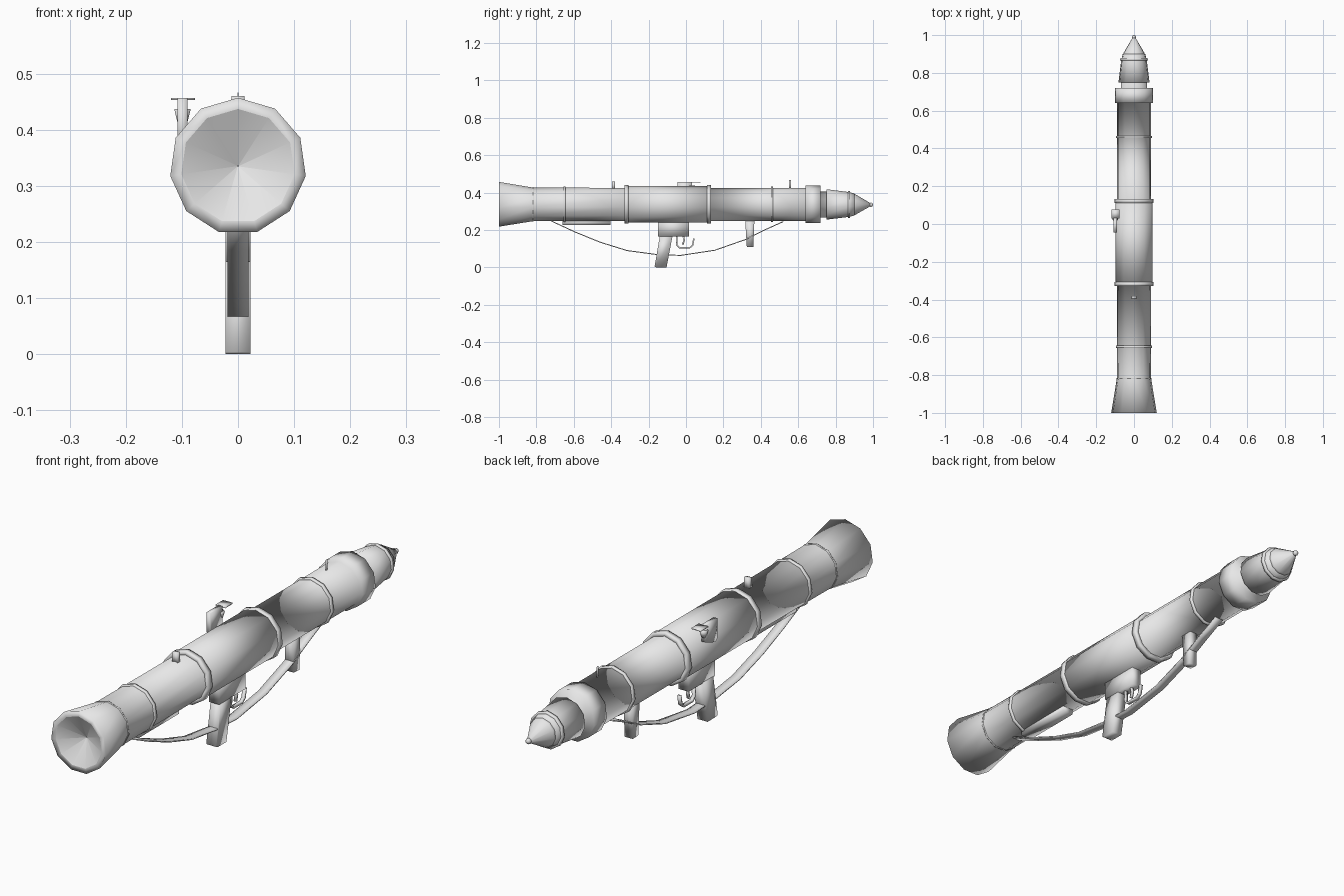
import bpy, bmesh, math
from mathutils import Vector, Matrix

if "Cube" in bpy.data.objects:
    bpy.data.objects.remove(bpy.data.objects["Cube"], do_unlink=True)

AXIS_Z = 0.335
SIDES = 11

grey = bpy.data.materials.new("light_grey")
grey.use_nodes = True
grey.diffuse_color = (0.8, 0.8, 0.8, 1)
grey.node_tree.nodes["Principled BSDF"].inputs["Base Color"].default_value = (0.8, 0.8, 0.8, 1)


def finish(name, bm):
    """Make a softly shaded object from a bmesh."""
    bmesh.ops.recalc_face_normals(bm, faces=bm.faces)
    for face in bm.faces:
        face.smooth = True
    mesh = bpy.data.meshes.new(name)
    bm.to_mesh(mesh)
    bm.free()
    mesh.materials.append(grey)
    bpy.context.collection.objects.link(bpy.data.objects.new(name, mesh))


def lathe(name, profile, closed=False, n=SIDES, sharp=()):
    """Turn (y, radius) points around the barrel axis; radius 0 makes a tip."""
    bm = bmesh.new()
    loops = []
    for y, r in profile:
        if r == 0:
            loops.append([bm.verts.new((0, y, AXIS_Z))] * n)
            continue
        angles = [math.pi / 2 + math.tau * i / n for i in range(n)]
        loops.append([bm.verts.new((r * math.cos(a), y, AXIS_Z + r * math.sin(a))) for a in angles])
    pairs = list(zip(loops, loops[1:]))
    if closed:
        pairs.append((loops[-1], loops[0]))
    for a, b in pairs:
        for i in range(n):
            j = (i + 1) % n
            bm.faces.new(list(dict.fromkeys((a[i], a[j], b[j], b[i]))))
    for k in sharp:
        for i in range(n):
            bm.edges.get((loops[k][i], loops[k][(i + 1) % n])).smooth = False
    finish(name, bm)


def prism(name, outline, half, x=0.0):
    """Extrude a (y, z) outline across x."""
    bm = bmesh.new()
    face = bm.faces.new([bm.verts.new((x - half, y, z)) for y, z in outline])
    new = bmesh.ops.extrude_face_region(bm, geom=[face])["geom"]
    bmesh.ops.translate(bm, vec=Vector((2 * half, 0, 0)),
                        verts=[v for v in new if isinstance(v, bmesh.types.BMVert)])
    finish(name, bm)


def box(name, y0, y1, z0, z1, half, x=0.0):
    prism(name, [(y0, z0), (y1, z0), (y1, z1), (y0, z1)], half, x)


def ribbon(name, path, half, thick):
    """Flat band following a (y, z) path."""
    pts = [Vector(p) for p in path]
    bm = bmesh.new()
    rows = []
    for i, p in enumerate(pts):
        t = (pts[min(i + 1, len(pts) - 1)] - pts[max(i - 1, 0)]).normalized()
        side = Vector((-t.y, t.x)) * thick / 2
        a, b = p + side, p - side
        rows.append([bm.verts.new((s * half, q.x, q.y)) for s, q in ((-1, a), (1, a), (1, b), (-1, b))])
    for a, b in zip(rows, rows[1:]):
        for i in range(4):
            j = (i + 1) % 4
            bm.faces.new((a[i], a[j], b[j], b[i]))
    bm.faces.new(rows[0])
    bm.faces.new(rows[-1])
    finish(name, bm)


# Barrel in one piece: conical exhaust recess, flare, tube, sleeve, muzzle collar, neck
lathe("barrel", [(-0.95, 0.001), (-1, 0.102), (-1, 0.122), (-0.82, 0.092), (-0.31, 0.09),
                 (-0.31, 0.1), (0.12, 0.1), (0.12, 0.09), (0.64, 0.09), (0.64, 0.102),
                 (0.72, 0.102), (0.72, 0.07), (0.76, 0.07), (0.76, 0)], sharp=(1,))

# Clamp bands around the barrel
for name, y, r, w in (("tail_band", -0.65, 0.097, 0.006), ("rear_sleeve_band", -0.318, 0.105, 0.011),
                      ("front_sleeve_band", 0.122, 0.105, 0.011), ("muzzle_band", 0.46, 0.097, 0.006),
                      ("flare_band", -0.818, 0.094, 0.003)):
    lathe(name, [(y - w, 0.085), (y - w, r), (y + w, r), (y + w, 0.085)], closed=True)

# Rocket projecting from the muzzle
lathe("rocket_body", [(0.75, 0), (0.75, 0.083), (0.87, 0.068), (0.9, 0.06), (0.9, 0)])
lathe("rocket_band", [(0.866, 0.06), (0.866, 0.074), (0.878, 0.073), (0.878, 0.06)], closed=True)
lathe("rocket_nose", [(0.895, 0), (0.895, 0.06), (0.907, 0.055), (0.985, 0.009), (0.985, 0)])
lathe("nose_tip", [(0.978, 0), (0.982, 0.009), (0.99, 0.012), (0.997, 0.008), (1.0, 0)], n=8)

# Iron sights on top of the barrel
box("rear_sight", -0.396, -0.38, 0.415, 0.46, 0.012)
box("front_sight", 0.55, 0.562, 0.415, 0.466, 0.001)

# Side sight: stem, tapered eyepiece and flat hood
prism("side_sight_stem", [(-0.045, 0.38), (-0.03, 0.368), (0.032, 0.39), (0.032, 0.457),
                          (-0.045, 0.457)], 0.009, -0.099)
eyepiece = bmesh.new()
bmesh.ops.create_cone(eyepiece, cap_ends=True, segments=6, radius1=0.009, radius2=0.017,
                      depth=0.028, matrix=Matrix.Translation((-0.099, 0.03, 0.423)))
finish("side_sight_eyepiece", eyepiece)
box("side_sight_hood", 0.03, 0.077, 0.453, 0.457, 0.021, -0.098)

# Trigger group and grips
box("trigger_housing", -0.15, 0.015, 0.165, 0.26, 0.022)
prism("pistol_grip", [(-0.168, 0.004), (-0.16, 0), (-0.104, 0), (-0.072, 0.168), (-0.14, 0.168)], 0.022)
ribbon("trigger_guard", [(-0.05, 0.165), (-0.05, 0.12), (-0.035, 0.105), (0.02, 0.105),
                         (0.035, 0.118), (0.042, 0.155)], 0.007, 0.008)
ribbon("trigger", [(-0.015, 0.17), (-0.01, 0.145), (-0.017, 0.122)], 0.005, 0.009)
prism("front_handle", [(0.325, 0.11), (0.36, 0.108), (0.366, 0.26), (0.316, 0.26)], 0.018)
box("shoulder_rest", -0.66, -0.405, 0.227, 0.26, 0.024)

# Carrying strap hanging below
ribbon("carrying_strap", [(-0.72, 0.248), (-0.59, 0.188), (-0.46, 0.135), (-0.315, 0.09), (-0.165, 0.07),
                          (-0.03, 0.064), (0.155, 0.092), (0.315, 0.148), (0.42, 0.2), (0.52, 0.245)],
       0.019, 0.005)
